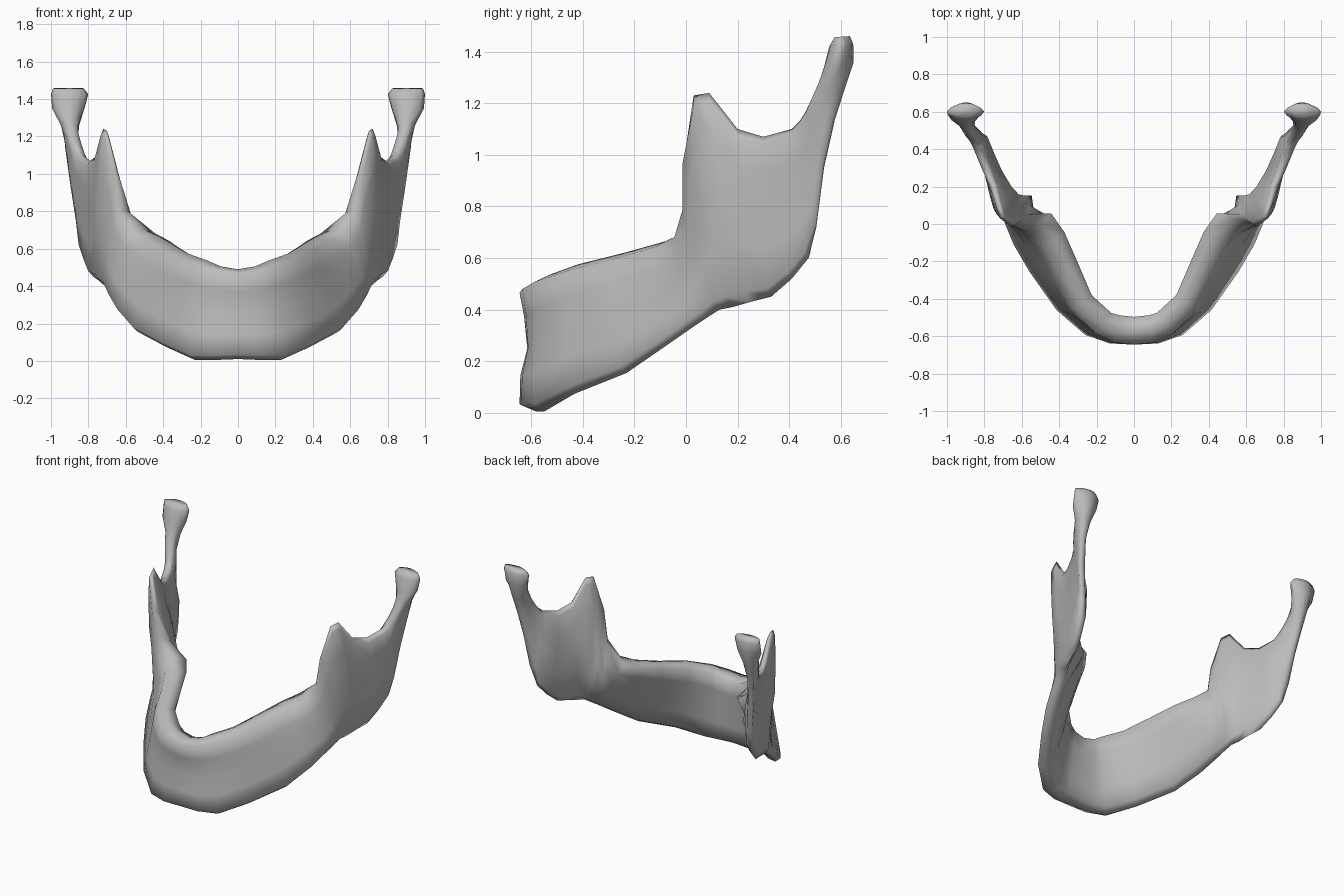
import bpy
import bmesh
import math
from mathutils import Vector

# Remove the default object
default_cube = bpy.data.objects.get("Cube")
if default_cube:
    bpy.data.objects.remove(default_cube, do_unlink=True)

# One bone grey for the whole model
GREY = (0.5, 0.5, 0.5, 1.0)
bone = bpy.data.materials.new("bone grey")
bone.use_nodes = True
bone.diffuse_color = GREY
bone.node_tree.nodes["Principled BSDF"].inputs["Base Color"].default_value = GREY

# Each section: crest point, base point,
# (crest width, base width, outer bulge, inner bulge)

# Tooth-bearing body, from the chin backwards
body_sections = [
    ((0, -.57, .49), (0, -.585, .01), (.15, .12, -.03, .0)),
    ((.09, -.56, .505), (.12, -.58, .005), (.15, .12, -.025, .0)),
    ((.16, -.53, .535), (.23, -.55, .005), (.14, .11, -.015, .0)),
    ((.27, -.42, .575), (.385, -.43, .075), (.13, .09, .0, .01)),
    ((.345, -.24, .62), (.535, -.23, .155), (.13, .08, .01, .01)),
    ((.42, -.08, .665), (.62, -.085, .255), (.14, .08, .01, .01)),
    ((.5, .005, .7), (.665, .03, .335), (.17, .08, .01, .0)),
]

# Upright branch: front spike, notch and rear edge
branch_sections = [
    ((.6, .015, .81), (.69, .09, .375), (.09, .07, .01, .1)),
    ((.642, -.005, 1.0), (.705, .13, .4), (.04, .07, .01, .1)),
    ((.7, .03, 1.23), (.725, .18, .41), (.03, .07, .02, .085)),
    ((.72, .09, 1.24), (.745, .25, .43), (.03, .06, .02, .06)),
    ((.75, .2, 1.1), (.775, .33, .45), (.04, .06, .01, .035)),
    ((.79, .3, 1.07), (.805, .41, .52), (.05, .05, .0, .03)),
    ((.83, .41, 1.1), (.83, .475, .6), (.06, .05, .0, .025)),
]

# Neck and joint head, turning upwards: crest is the front, base the back
neck_sections = [
    ((.85, .44, 1.13), (.845, .505, .72), (.06, .04, .0, .015)),
    ((.865, .465, 1.17), (.88, .535, .95), (.06, .04, .0, .01)),
    ((.88, .49, 1.22), (.905, .575, 1.13), (.06, .04, .005, .01)),
    ((.89, .515, 1.28), (.91, .61, 1.24), (.06, .05, .02, .025)),
    ((.895, .535, 1.34), (.91, .65, 1.36), (.07, .06, .06, .05)),
    ((.9, .555, 1.42), (.9, .648, 1.43), (.08, .07, .062, .062)),
    ((.9, .575, 1.455), (.905, .635, 1.46), (.06, .05, .06, .05)),
]

# How the sides of a section swell, from crest to base
HEIGHTS = (.95, .75, .5, .28, .05)
OUTER_SWELL = (0, .6, 1, .1, 0)
INNER_SWELL = (0, .5, 1, .6, 0)
HEAD_SWELL = (0, .7, 1, .7, 0)


def side_points(crest, base, outward, widths, bulge, swells):
    """Points down one side of a section, from crest to base."""
    top_width, low_width = widths
    points = []
    for height, swell in zip(HEIGHTS, swells):
        width = low_width + (top_width - low_width) * height
        reach = width / 2 + bulge * swell
        points.append(base.lerp(crest, height) + outward * reach)
    return points


def outward_directions(crests, bases, neck_start):
    """Horizontal direction away from the mouth at each section."""
    middles = [(a + b) / 2 for a, b in zip(crests, bases)]
    directions = [Vector((0, -1, 0))]
    for i in range(1, len(middles)):
        if i < neck_start:
            span = min(i, 2)
            run = middles[i + span] - middles[i - span]
        else:
            run = bases[i] - crests[i]
        directions.append(Vector((run.y, -run.x, 0)).normalized())
    return directions


def bridge_rings(mesh, rings):
    """Join successive closed rings of vertices with quads."""
    for first, second in zip(rings, rings[1:]):
        count = len(first)
        for i in range(count):
            j = (i + 1) % count
            mesh.faces.new((first[i], first[j], second[j], second[i]))


def build_jaw():
    mesh = bmesh.new()
    sections = body_sections + branch_sections + neck_sections
    neck_start = len(body_sections) + len(branch_sections)
    crests = [Vector(s[0]) for s in sections]
    bases = [Vector(s[1]) for s in sections]
    directions = outward_directions(crests, bases, neck_start)
    rings = []
    for i, (crest, base, outward) in enumerate(zip(crests, bases, directions)):
        *widths, outer_bulge, inner_bulge = sections[i][2]
        in_neck = i >= neck_start
        outer_swell = HEAD_SWELL if in_neck else OUTER_SWELL
        inner_swell = HEAD_SWELL if in_neck else INNER_SWELL
        outer = side_points(crest, base, outward, widths, outer_bulge, outer_swell)
        inner = side_points(crest, base, -outward, widths, inner_bulge, inner_swell)
        loop = [crest] + outer + [base] + inner[::-1]
        rings.append([mesh.verts.new(p) for p in loop])
    bridge_rings(mesh, rings)
    mesh.faces.new(rings[-1])
    bmesh.ops.recalc_face_normals(mesh, faces=mesh.faces)

    data = bpy.data.meshes.new("lower_jaw")
    mesh.to_mesh(data)
    mesh.free()
    data.materials.append(bone)
    jaw = bpy.data.objects.new("lower_jaw", data)
    bpy.context.scene.collection.objects.link(jaw)

    # The other half
    mirror = jaw.modifiers.new("mirror", "MIRROR")
    mirror.use_clip = True
    mirror.merge_threshold = 0.002

    bpy.ops.object.select_all(action="DESELECT")
    jaw.select_set(True)
    bpy.context.view_layer.objects.active = jaw
    bpy.ops.object.shade_smooth_by_angle(angle=math.radians(100))


build_jaw()
